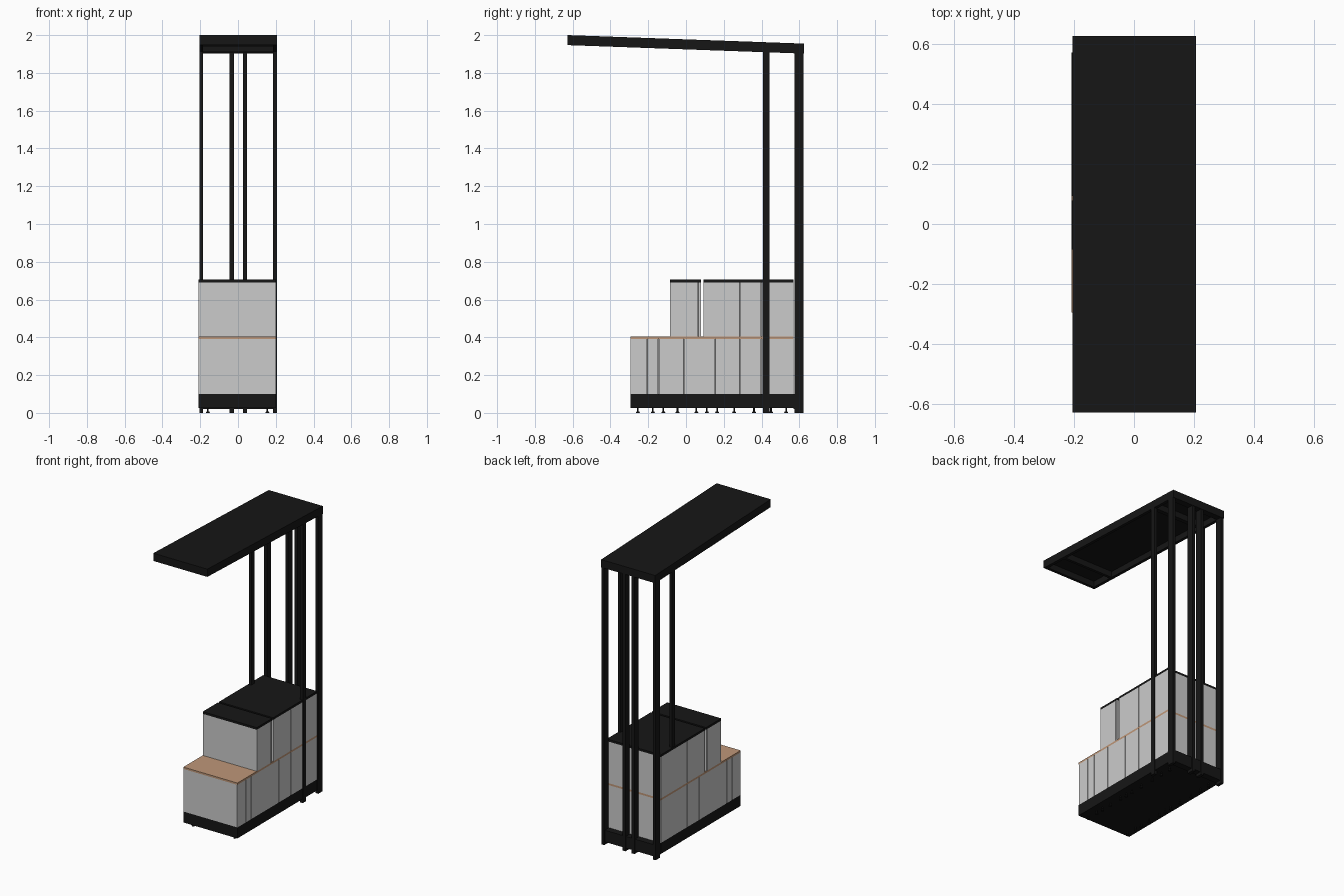
import bpy, bmesh

if "Cube" in bpy.data.objects:
    bpy.data.objects.remove(bpy.data.objects["Cube"])


def mat(name, c):
    m = bpy.data.materials.new(name)
    m.diffuse_color = (*c, 1)
    m.use_nodes = True
    m.node_tree.nodes["Principled BSDF"].inputs["Base Color"].default_value = m.diffuse_color
    return m


BLACK = mat("black_metal", (0.008, 0.008, 0.008))
WOOD = mat("wood", (0.52, 0.31, 0.19))
STRIP = mat("dark_strip", (0.22, 0.22, 0.22))


def finish(name, bm, m):
    me = bpy.data.meshes.new(name)
    bm.to_mesh(me)
    bm.free()
    if m:
        me.materials.append(m)
    ob = bpy.data.objects.new(name, me)
    bpy.context.collection.objects.link(ob)
    return ob


def box(name, x, y, z, m=None, warp=None):
    """Box from (min, max) ranges; warp optionally moves z along y."""
    bm = bmesh.new()
    bmesh.ops.create_cube(bm, size=1)
    for v in bm.verts:
        v.co = [r[0] if c < 0 else r[1] for c, r in zip(v.co, (x, y, z))]
        if warp:
            v.co.z += warp(v.co.y)
    return finish(name, bm, m)


# cabinet extents and frame extents
XL, XR = -0.208, 0.202
FL, FR = -0.204, 0.206
T = 0.012
G = 0.002


def cabinet(name, y0, y1, z0, z1, seams):
    """Hollow cabinet: side panels split at seams, backed by strips."""
    box(name + "_front_panel", (XL + G, XR - G), (y0, y0 + T), (z0, z1))
    box(name + "_back_panel", (XL + G, XR - G), (y1 - T, y1), (z0, z1))
    edges = [y0] + seams + [y1]
    for side, xs, xi in (("left", (XL, XL + T), (XL + T, XL + T + 0.01)),
                         ("right", (XR - T, XR), (XR - T - 0.01, XR - T))):
        for i, (a, b) in enumerate(zip(edges, edges[1:])):
            box(f"{name}_{side}_panel_{i}", xs, (a + G, b - G), (z0, z1))
        for i, s in enumerate(seams):
            box(f"{name}_{side}_seam_{i}", xi, (s - 0.012, s + 0.012), (z0, z1), STRIP)


# plinth and adjustable feet
box("plinth", (XL, XR), (-0.295, 0.57), (0.025, 0.10), BLACK)
for i, y in enumerate((-0.255, -0.175, -0.12, -0.045, 0.055, 0.11, 0.165, 0.255, 0.36, 0.45, 0.53)):
    for side, x in (("left", -0.16), ("right", 0.155)):
        bm = bmesh.new()
        for r1, r2, z0, z1 in ((0.011, 0.007, 0, 0.008), (0.004, 0.004, 0.008, 0.026)):
            g = bmesh.ops.create_cone(bm, cap_ends=True, segments=12,
                                      radius1=r1, radius2=r2, depth=z1 - z0)
            bmesh.ops.translate(bm, verts=g["verts"], vec=(x, y, (z0 + z1) / 2))
        finish(f"foot_{side}_{i}", bm, BLACK)

# lower cabinet with wooden shelf
cabinet("lower", -0.295, 0.57, 0.10, 0.392, [-0.205, -0.145, -0.012, 0.155, 0.285, 0.40])
box("wood_shelf", (XL, XR), (-0.295, 0.57), (0.392, 0.405), WOOD)

# upper cabinets, separated by a narrow gap
cabinet("upper_front", -0.085, 0.079, 0.405, 0.69, [0.066])
cabinet("upper_rear", 0.093, 0.57, 0.405, 0.69, [0.285, 0.40])
box("upper_front_top", (XL, XR), (-0.085, 0.079), (0.69, 0.705), BLACK)
box("upper_rear_top", (XL, XR), (0.093, 0.57), (0.69, 0.705), BLACK)


# sloping canopy: top height falls from front to back
def slope(y):
    return 2.0 - (y + 0.627) * 0.045 / 1.252


Y0, Y1 = -0.627, 0.625
W = 0.02
box("canopy_sheet", (FL, FR), (Y0, Y1), (-0.012, 0), BLACK, slope)
box("canopy_left_rail", (FL, FL + W), (Y0, Y1), (-0.053, -0.012), BLACK, slope)
box("canopy_right_rail", (FR - W, FR), (Y0, Y1), (-0.053, -0.012), BLACK, slope)
for n, a, b in (("front", Y0, Y0 + W), ("inner_front", -0.455, -0.435),
                ("inner_rear", 0.41, 0.44), ("rear", Y1 - 0.045, Y1)):
    box(f"canopy_{n}_beam", (FL + W, FR - W), (a, b), (-0.053, -0.012), BLACK, slope)

# uprights
for n, a, b in (("left", FL, FL + W), ("mid_left", -0.044, -0.022),
                ("mid_right", 0.026, 0.048), ("right", FR - W, FR)):
    box(f"rear_post_{n}", (a, b), (0.575, 0.621), (0, 1.94), BLACK)
box("side_post_right", (FR - W, FR), (0.408, 0.442), (0, 1.94), BLACK)
box("side_post_left", (FL, FL + W), (0.408, 0.442), (0.10, 1.94), BLACK)
box("rear_foot_beam", (FL, FR), (0.57, 0.615), (0.02, 0.10), BLACK)
